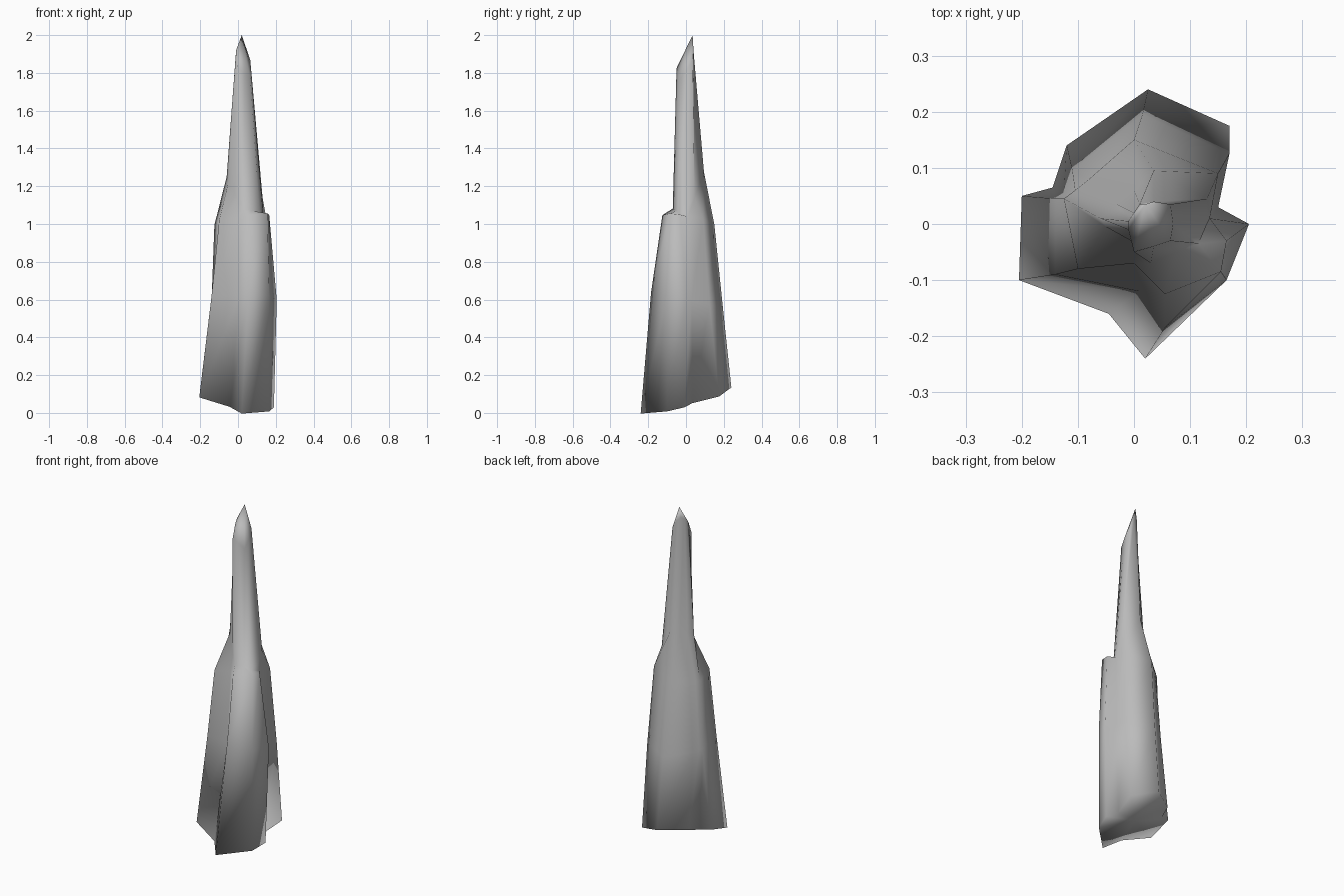
import bpy
import bmesh
from mathutils import Vector

default_cube = bpy.data.objects.get("Cube")
if default_cube:
    bpy.data.objects.remove(default_cube, do_unlink=True)

CM = 0.01  # outlines are given in hundredths of a unit


def tilted_ring(bm, outline, height, slope_x, slope_y):
    """Lay an outline of vertices on a tilted plane."""
    ring = []
    for px, py in outline:
        x, y = px * CM, py * CM
        ring.append(bm.verts.new((x, y, height + slope_x * x + slope_y * y)))
    return ring


def make_material(name, colour):
    material = bpy.data.materials.new(name)
    material.use_nodes = True
    material.diffuse_color = colour
    shader = next(n for n in material.node_tree.nodes if n.type == "BSDF_PRINCIPLED")
    shader.inputs["Base Color"].default_value = colour
    shader.inputs["Roughness"].default_value = 0.9
    return material


# Cross-sections, counter-clockwise from the +x ridge
foot = [(19, -1), (14, 3.5), (17, 17.5), (2.5, 24), (-12, 14), (-14.5, 6.5),
        (-20, 5), (-20.5, -10), (-4.5, -16), (2, -24), (16.5, -10)]
waist = [(20.5, 0), (15, 3), (17, 12.5), (1.5, 19.5), (-11, 9.5), (-12.5, 5.5),
         (-14, 4.5), (-14, -9), (1, -12), (5.5, -18.5), (16.5, -10)]
shoulder = [(16.5, -3), (13.5, 1), (15, 9), (0, 15), (-8, 8), (-10.5, 6),
            (-12.5, 4.5), (-10, -8), (0, -7), (5.5, -12.5), (15.5, -8.5)]
neck = [(11.5, -3.5), (13, 0), (13, 4.5), (3.5, 9.5), (0, 6), (-3, 3.5),
        (-6, 1), (-5, -0.5), (0, -5), (3, -7), (7.5, -5)]
spike = [(6.5, -3), (7, 0), (6.5, 3.5), (3.5, 4), (1, 3.5), (0, 2),
         (-1, 0.5), (-1, -1), (-0.5, -3), (0, -5), (3.5, -4)]

bm = bmesh.new()
rings = [
    tilted_ring(bm, foot, 0.07, -0.2, 0.29),
    tilted_ring(bm, waist, 0.6, 0.0, -0.2),
    tilted_ring(bm, shoulder, 1.02, 0.15, -0.15),
    tilted_ring(bm, neck, 1.19, -0.8, 1.2),
    tilted_ring(bm, spike, 1.9, -1.3, 1.5),
]
tip = bm.verts.new((0.02, 0.035, 2.0))
base_centre = bm.verts.new(Vector((0, 0, 0.07)))

# Walls between neighbouring rings, then the pointed tip and the underside
count = len(foot)
for i in range(count):
    j = (i + 1) % count
    for lower, upper in zip(rings, rings[1:]):
        bm.faces.new((lower[i], lower[j], upper[j], upper[i]))
    bm.faces.new((rings[-1][i], rings[-1][j], tip))
    bm.faces.new((rings[0][j], rings[0][i], base_centre))

bmesh.ops.recalc_face_normals(bm, faces=bm.faces)
for face in bm.faces:
    face.smooth = True

mesh = bpy.data.meshes.new("rock_spire")
bm.to_mesh(mesh)
bm.free()
mesh.materials.append(make_material("stone_grey", (0.5, 0.5, 0.5, 1)))
rock_spire = bpy.data.objects.new("rock_spire", mesh)
bpy.context.collection.objects.link(rock_spire)
